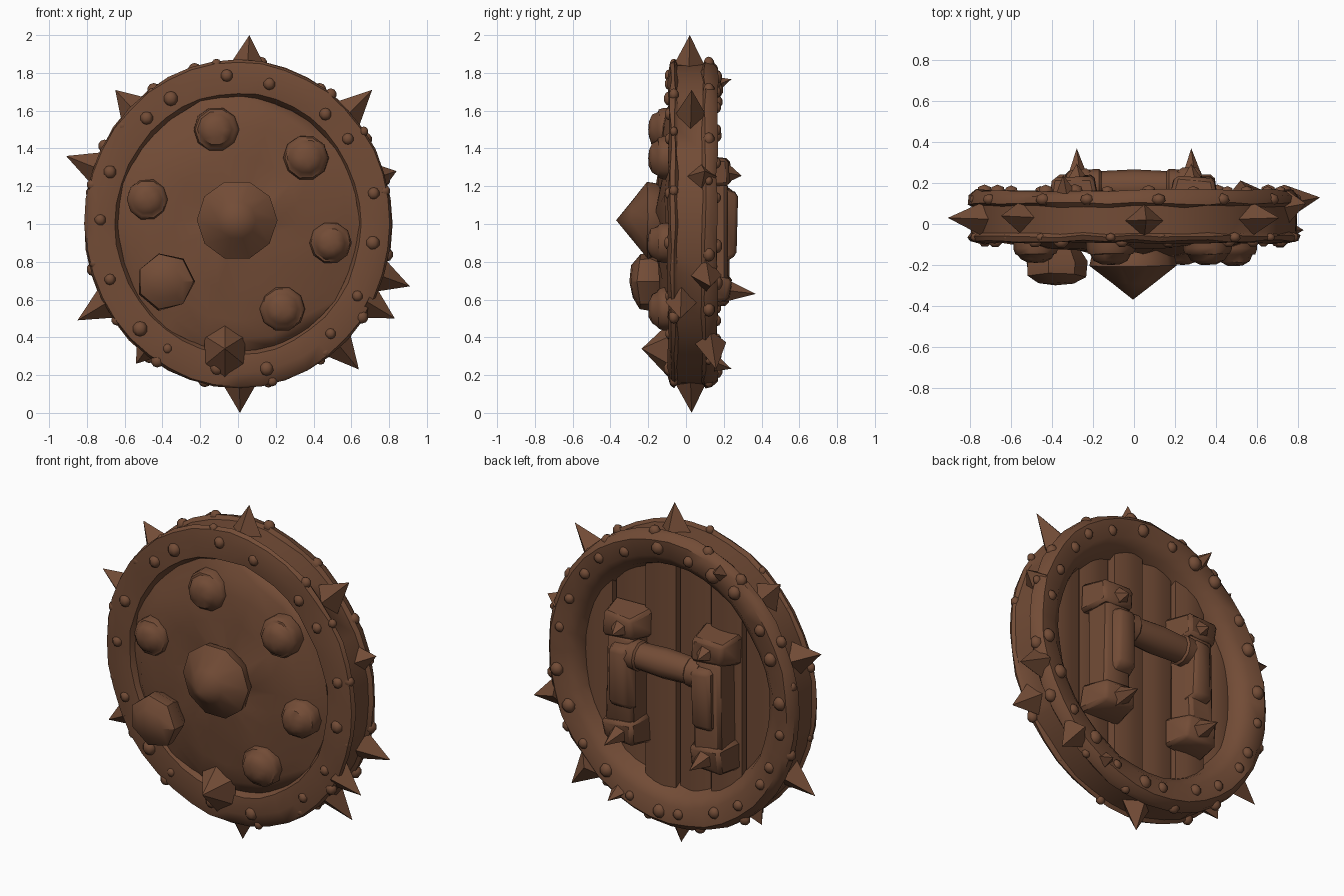
import bpy, bmesh, math, random
from mathutils import Vector

if "Cube" in bpy.data.objects:
    bpy.data.objects.remove(bpy.data.objects["Cube"])

random.seed(4)
CZ, K = 1.0, 1.066          # shield centre height, ellipse stretch
brown = bpy.data.materials.new("brown wood and iron")
brown.diffuse_color = (0.17, 0.072, 0.037, 1)
brown.use_nodes = True
brown.node_tree.nodes["Principled BSDF"].inputs["Base Color"].default_value = brown.diffuse_color


def finish(name, bm, angle=40):
    bmesh.ops.recalc_face_normals(bm, faces=bm.faces[:])
    me = bpy.data.meshes.new(name)
    bm.to_mesh(me)
    bm.free()
    ob = bpy.data.objects.new(name, me)
    bpy.context.collection.objects.link(ob)
    me.materials.append(brown)
    bpy.ops.object.select_all(action='DESELECT')
    ob.select_set(True)
    bpy.context.view_layer.objects.active = ob
    bpy.ops.object.shade_smooth_by_angle(angle=math.radians(angle))
    return ob


def lathe(name, prof, n, closed=True, wob=0.0, angle=40, c=(0, 0, CZ), k=K):
    """Elliptical ring or dome about the y axis from (radius, y) points."""
    bm = bmesh.new()
    rings = []
    for r, y in prof:
        if r == 0:
            rings.append([bm.verts.new((c[0], c[1] + y, c[2]))] * n)
            continue
        ring = []
        for i in range(n):
            a = 2 * math.pi * i / n
            s = r + random.uniform(-wob, wob) * 0.5
            ring.append(bm.verts.new((c[0] + s * math.cos(a), c[1] + y + random.uniform(-wob, wob),
                                      c[2] + s * k * math.sin(a))))
        rings.append(ring)
    m = len(rings)
    for j in range(m if closed else m - 1):
        p, q = rings[j], rings[(j + 1) % m]
        for i in range(n):
            vs = [p[i], p[(i + 1) % n], q[(i + 1) % n], q[i]]
            bm.faces.new(list(dict.fromkeys(vs)))
    return finish(name, bm, angle)


def spike(name, base, tip, u, v, n=4):
    """Pyramid on a base spanned by half-axes u and v."""
    bm = bmesh.new()
    base, u, v = Vector(base), Vector(u), Vector(v)
    ring = [bm.verts.new(base + u * math.cos(2 * math.pi * i / n) + v * math.sin(2 * math.pi * i / n))
            for i in range(n)]
    t = bm.verts.new(tip)
    for i in range(n):
        bm.faces.new((ring[i], ring[(i + 1) % n], t))
    bm.faces.new(ring[::-1])
    return finish(name, bm, 25)


def block(name, lo, hi, wob=0.012, taper=0.0):
    """Rough-hewn box whose back face (+y) may be narrower."""
    bm = bmesh.new()
    bmesh.ops.create_cube(bm, size=1)
    for vt in bm.verts:
        f = 1 - taper if vt.co.y > 0 else 1
        co = [(lo[i] + hi[i]) / 2 + vt.co[i] * (hi[i] - lo[i]) * (f if i != 1 else 1) for i in range(3)]
        vt.co = [x + random.uniform(-wob, wob) for x in co]
    bmesh.ops.bevel(bm, geom=bm.edges[:], offset=0.018, segments=1, affect='EDGES')
    return finish(name, bm, 40)


# Rim: heavy band with raised front and back lips
lathe("rim", [(.60, .04), (.635, .12), (.685, .16), (.78, .165), (.81, .135), (.815, .10), (.797, .085),
              (.797, -.045), (.815, -.06), (.805, -.082), (.74, -.095), (.65, -.088), (.625, -.04)],
      40, wob=0.007)

# Domed, dented front panel
lathe("front_panel", [(0, -.15), (.18, -.145), (.34, -.13), (.48, -.11), (.58, -.085), (.64, -.062), (.64, -.03)],
      20, closed=False, wob=0.018, angle=60)

# Vertical back planks, trimmed to the ellipse
edges = [-.64, -.43, -.215, 0, .215, .43, .64]
for i in range(6):
    x0, x1 = edges[i] + .008, edges[i + 1] - .008
    y = .065 + random.uniform(-.02, .02)
    xs = [x0 + (x1 - x0) * t / 3 for t in range(4)]
    half = [K * math.sqrt(max(.645 ** 2 - x * x, .0004)) for x in xs]
    outline = [(x, CZ + h) for x, h in zip(xs, half)] + [(x, CZ - h) for x, h in zip(xs[::-1], half[::-1])]
    bm = bmesh.new()
    mid = (x0 + x1) / 2
    lo = [bm.verts.new((x, -.03, z)) for x, z in outline]
    hi = [bm.verts.new((x, y + .02 - abs(x - mid) * .2, z)) for x, z in outline]
    bm.faces.new(lo)
    for j in range(3):
        bm.faces.new((hi[j], hi[j + 1], hi[6 - j], hi[7 - j]))
    for j in range(8):
        bm.faces.new((lo[j], lo[(j + 1) % 8], hi[(j + 1) % 8], hi[j]))
    finish("back_plank", bm, 30)

# Spikes round the edge: tip positions x, y, z
tips = [(.06, .02, 2.0), (.71, .03, 1.71), (.84, .10, 1.28), (.91, .13, .67), (.83, -.03, .50), (.64, .16, .23),
        (.01, .03, 0), (-.54, .06, .26), (-.85, 0, .49), (-.91, .03, 1.36), (-.65, .04, 1.71)]
for x, y, z in tips:
    a = math.atan2((z - CZ) / K, x)
    c, s = math.cos(a), math.sin(a)
    tan = Vector((-s, 0, c * K)).normalized()
    w = .07 if (x, z) in ((.84, 1.28), (-.54, .26)) else .095
    spike("edge_spike", (.785 * c, y * .8, CZ + .785 * K * s), (x, y, z), tan * w, (0, .085, 0))

# Small spikes standing on the back of the rim
for x, z, t in ((-.33, 1.73, .24), (.33, .27, .24)):
    spike("rear_rim_spike", (x, .15, z), (x * 1.05, t, CZ + (z - CZ) * 1.05), (.05, 0, 0), (0, 0, .05))

# Flattened studs on the front, back and outer faces of the rim
for count, y, r0, sz in ((17, -.088, .73, .034), (24, .16, .735, .037), (16, -.065, .80, .03), (16, .12, .80, .032)):
    for i in range(count):
        a = 2 * math.pi * (i + random.uniform(.25, .75)) / count
        r = r0 + random.uniform(-.02, .01)
        s = sz * random.uniform(.75, 1.2)
        bm = bmesh.new()
        bmesh.ops.create_uvsphere(bm, u_segments=7, v_segments=5, radius=s)
        for vt in bm.verts:
            vt.co = Vector((vt.co.x, vt.co.y * .85, vt.co.z)) + \
                Vector((r * math.cos(a), y, CZ + r * K * math.sin(a)))
        finish("rim_stud", bm, 60)

# Round bosses on the front panel
for x, z, r, d in ((-.115, 1.5, .12, -.20), (.36, 1.35, .12, -.20), (-.48, 1.13, .11, -.19),
                   (.49, .90, .112, -.205), (.235, .55, .12, -.20)):
    lathe("front_boss", [(r, -.07), (r, -.12), (r * .92, -.145), (r * .82, -.15), (r * .68, d + .02),
                         (r * .35, d + .004), (0, d)], 10, closed=False, wob=.004, angle=45, c=(x, 0, z), k=1)

# Large central pointed boss
lathe("centre_boss", [(.17, -.10), (.205, -.16), (.213, -.205), (.10, -.29), (0, -.37)], 10,
      closed=False, wob=.003, angle=42, c=(-.005, 0, 1.02), k=1)

# Blunt faceted boss at lower left
lathe("blunt_boss", [(.10, -.08), (.155, -.19), (.15, -.25), (.09, -.29), (0, -.30)], 7,
      closed=False, wob=.01, angle=35, c=(-.385, 0, .695), k=1)

# Pointed spike over the lower rim
spike("lower_front_spike", (-.07, -.08, .33), (-.07, -.235, .34), (0, 0, -.155), (.125, 0, 0), 6)

# Handle uprights with brackets and spiked bolts, either side
for sx in (-1, 1):
    def span(a, b):
        return min(a * sx, b * sx), max(a * sx, b * sx)
    x0, x1 = span(.19, .385)
    block("handle_upright", (x0, .06, .62), (x1, .225, 1.25), taper=.1)
    x0, x1 = span(.20, .345)
    block("upright_ridge", (x0, .18, .79), (x1, .265, 1.20), taper=.18)
    for z in (1.275, .65):
        x0, x1 = span(.165, .42)
        block("handle_bracket", (x0, .05, z - .085), (x1, .235, z + .085), .016, .2)
        cx = .28 * sx
        tip = .37 if z < 1 else .295
        spike("bracket_bolt", (cx, .205, z), (cx, tip, z - .02), (.065, 0, 0), (0, 0, .065), 5)

# Horizontal hand grip with end collars
bm = bmesh.new()
rings = []
for x, r in ((-.24, .083), (-.17, .088), (-.16, .077), (0, .085), (.16, .077), (.17, .088), (.24, .083)):
    rings.append([bm.verts.new((x, .182 + r * math.cos(i * math.pi / 5), 1.12 + r * math.sin(i * math.pi / 5)))
                  for i in range(10)])
for p, q in zip(rings, rings[1:]):
    for i in range(10):
        bm.faces.new((p[i], p[(i + 1) % 10], q[(i + 1) % 10], q[i]))
bm.faces.new(rings[0])
bm.faces.new(rings[-1])
finish("hand_grip", bm, 45)
